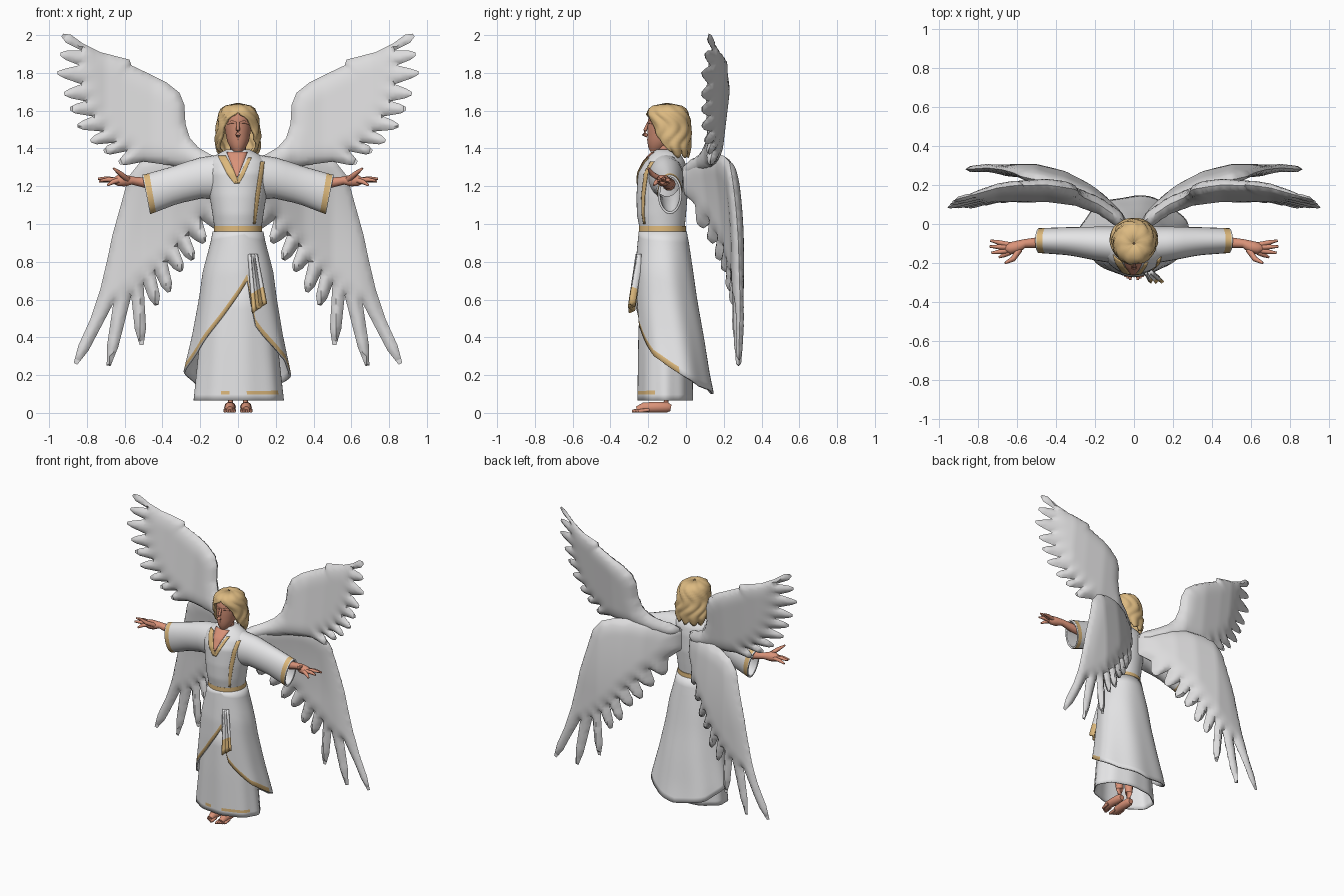
import bpy, bmesh, math
from mathutils import Vector
from mathutils.geometry import delaunay_2d_cdt

cube = bpy.data.objects.get("Cube")
if cube:
    bpy.data.objects.remove(cube, do_unlink=True)


def material(name, r, g, b):
    m = bpy.data.materials.new(name)
    m.use_nodes = True
    m.diffuse_color = (r, g, b, 1)
    node = next(n for n in m.node_tree.nodes if n.type == 'BSDF_PRINCIPLED')
    node.inputs["Base Color"].default_value = (r, g, b, 1)
    node.inputs["Roughness"].default_value = 0.8
    return m


WHITE = material("robe white", .78, .78, .79)
FEATHER = material("feather white", .72, .715, .72)
GOLD = material("gold trim", .72, .48, .2)
HAIR = material("blond hair", .72, .49, .22)
SKIN = material("skin", .70, .29, .19)
FACE = material("face skin", .57, .245, .16)


def interp(table, t):
    """Linear lookup in rows sorted by their first entry."""
    if t <= table[0][0]:
        return table[0][1:]
    for a, b in zip(table, table[1:]):
        if t <= b[0]:
            k = (t - a[0]) / (b[0] - a[0])
            return [p + (q - p) * k for p, q in zip(a[1:], b[1:])]
    return table[-1][1:]


def build(name, bm, mats, solid=0, lining=0, mirror=False):
    bmesh.ops.remove_doubles(bm, verts=bm.verts[:], dist=.0004)
    bmesh.ops.recalc_face_normals(bm, faces=bm.faces[:])
    for f in bm.faces:
        f.smooth = True
    for e in bm.edges:
        e.smooth = e.calc_face_angle(0) < 0.8
    me = bpy.data.meshes.new(name)
    bm.to_mesh(me)
    bm.free()
    for m in mats:
        me.materials.append(m)
    ob = bpy.data.objects.new(name, me)
    bpy.context.scene.collection.objects.link(ob)
    if solid:
        mod = ob.modifiers.new("Thickness", 'SOLIDIFY')
        mod.thickness, mod.offset = solid, 0
        mod.material_offset = mod.material_offset_rim = lining
    if mirror:
        ob.modifiers.new("Mirror", 'MIRROR').use_mirror_merge = False
    return ob


def sheet(name, rows, cols, point, mats, paint=None, wrap=True, caps=False, **kw):
    bm = bmesh.new()
    grid = [[bm.verts.new(point(r, c)) for c in range(cols)] for r in range(rows)]
    for r in range(rows - 1):
        for c in range(cols if wrap else cols - 1):
            d = (c + 1) % cols
            f = bm.faces.new((grid[r][c], grid[r][d], grid[r + 1][d], grid[r + 1][c]))
            f.material_index = int(paint(r, c)) if paint else 0
    if caps:
        bm.faces.new(grid[0])
        bm.faces.new(grid[-1])
    return build(name, bm, mats, **kw)


def ring(table, z, phi, bulge=1):
    """Point on a stack of ellipses; phi is measured from the front."""
    rx, ry, cy = interp(table, z)[:3]
    return Vector((rx * bulge * math.sin(phi), cy - ry * bulge * math.cos(phi), z))


def stack(name, table, mats, rows=14, cols=64, **kw):
    lo, hi = table[0][0], table[-1][0]
    return sheet(name, rows, cols, lambda r, c: ring(
        table, lo + (hi - lo) * r / (rows - 1), math.tau * c / cols), mats, caps=True, **kw)


def tube(name, path, mat, sides=10, **kw):
    pts = [Vector(p[:3]) for p in path]

    def point(r, c):
        d = pts[min(r + 1, len(pts) - 1)] - pts[max(r - 1, 0)]
        a = math.tau * c / sides
        off = Vector((math.cos(a), math.sin(a), 0)) * path[r][3]
        return pts[r] + d.to_track_quat('Z', 'Y') @ off
    return sheet(name, len(path), sides, point, [mat], caps=True, **kw)


# Wings: feathered outline filled with a fine net, bent and inflated
def wing(name, leading, feathers, root, depth, half_width, thick):
    line = [Vector(p) for p in leading]
    marks = [line[-1]] + [Vector(p) for p in feathers]
    for a, tip, b in zip(marks[::2], marks[1::2], marks[2::2]):
        d = tip - (a + b) / 2
        n = Vector((-d.y, d.x)).normalized() * half_width
        line += [tip - d * .3 + n, tip + n * .35, tip - n * .35, tip - d * .3 - n, b]
    line += [Vector(p) for p in root]
    sides = list(zip(line, line[1:] + line[:1]))

    def edge_distance(p):
        best = 9
        for a, b in sides:
            s = b - a
            k = max(0, min(1, (p - a).dot(s) / max(s.length_squared, 1e-9)))
            best = min(best, (p - a - s * k).length)
        return best
    rim = []
    for a, b in sides:
        steps = max(1, math.ceil((b - a).length / .025))
        rim += [a.lerp(b, i / steps) for i in range(steps)]
    net = [Vector((i * .02, j * .02)) for i in range(50) for j in range(102)]
    net = [p for p in net if edge_distance(p) > .007]
    loop = [(i, (i + 1) % len(rim)) for i in range(len(rim))]
    points, _, tris = delaunay_2d_cdt(rim + net, loop, [], 1, 1e-5)[:3]
    bm = bmesh.new()
    puff = [(1.2 - .8 * p.x) * math.sqrt(1 - (1 - min(1, edge_distance(p) / .1)) ** 2)
            for p in points]
    for side in (-thick, thick):
        verts = [bm.verts.new((p.x, depth(p.x, p.y) + side * u, p.y))
                 for p, u in zip(points, puff)]
        for t in tris:
            bm.faces.new([verts[i] for i in t])
    for v in [v for v in bm.verts if not v.link_faces]:
        bm.verts.remove(v)
    return build(name, bm, [FEATHER], mirror=True)


UPPER_Y = [(.03, 0), (.1, .04), (.18, .1), (.3, .155), (.45, .172), (.7, .16), (.96, .1)]
UPPER_MID = [(.1, 1.3), (.3, 1.5), (.6, 1.6), (.95, 1.93)]
LOWER_Y = [(.03, .01), (.12, .09), (.22, .165), (.35, .23), (.5, .27), (.65, .275),
           (.75, .287), (.86, .28)]

wing("upper_wings",
     [(.03, 1.3), (.08, 1.34), (.15, 1.37), (.21, 1.405), (.255, 1.455), (.278, 1.53),
      (.284, 1.63), (.31, 1.695), (.38, 1.75), (.47, 1.795), (.565, 1.84), (.575, 1.87),
      (.73, 1.91), (.82, 1.955)],
     [(.93, 2), (.83, 1.92), (.94, 1.9), (.84, 1.84), (.955, 1.8), (.83, 1.74), (.92, 1.69),
      (.81, 1.65), (.89, 1.61), (.77, 1.57), (.85, 1.52), (.72, 1.49), (.78, 1.44),
      (.66, 1.43), (.71, 1.385), (.59, 1.385), (.63, 1.325), (.5, 1.33)],
     [(.35, 1.31), (.2, 1.28), (.08, 1.24)],
     lambda x, z: interp(UPPER_Y, x)[0] + .12 * (z - interp(UPPER_MID, x)[0]), .025, .05)
wing("lower_wings",
     [(.03, 1.3), (.15, 1.35), (.3, 1.37), (.42, 1.36), (.52, 1.325), (.58, 1.25),
      (.612, 1.13), (.665, .94), (.69, .82), (.73, .65), (.78, .5)],
     [(.86, .26), (.66, .58), (.685, .25), (.565, .62), (.51, .36), (.5, .68), (.43, .57),
      (.44, .74), (.365, .64), (.375, .8), (.3, .75), (.32, .88), (.24, .81), (.26, .94),
      (.18, .9), (.19, 1.02), (.12, .98), (.1, 1.1)],
     [(.03, 1.16)],
     lambda x, z: interp(LOWER_Y, x)[0] - .18 * max(0, z - .85) ** 2, .03, .046)

# Torso, belt and chest trim
TORSO = [(.95, .12, .115, -.125), (1.05, .135, .13, -.13), (1.15, .15, .135, -.127),
         (1.27, .16, .13, -.125), (1.33, .155, .11, -.115), (1.37, .11, .08, -.11),
         (1.395, .06, .05, -.11)]
stack("robe_torso", TORSO, [WHITE], rows=30)
stack("belt", [(.94, .129, .126, -.124), (.99, .127, .124, -.125)], [GOLD], rows=2)


def chest_ribbon(name, table, mat):
    lo, hi = table[0][0], table[-1][0]

    def point(r, c):
        z = lo + (hi - lo) * r / 15
        x, w = interp(table, z)
        x += w * (c / 2 - 1)
        rx, ry, cy = interp(TORSO, z)
        return x, cy - ry * math.sqrt(max(.03, 1 - (x / rx) ** 2)) - .002, z
    sheet(name, 16, 5, point, [mat], wrap=False, solid=.006)


chest_ribbon("neck_opening", [(1.25, -.005, .004), (1.38, -.005, .055)], SKIN)
chest_ribbon("right_collar_trim", [(1.215, -.01, .01), (1.26, -.032, .023), (1.36, -.085, .021)],
             GOLD)
chest_ribbon("left_collar_trim", [(1.215, -.005, .012), (1.26, .02, .012), (1.35, .062, .009)],
             GOLD)
chest_ribbon("chest_sash_trim", [(1, .086, .005), (1.15, .103, .01), (1.33, .13, .01)], GOLD)

# Underskirt with broken gold hem
SKIRT = [(.065, .235, .142, -.11), (.4, .2, .138, -.11), (.75, .15, .12, -.115)]
SKIRT_Z = [.065, .097, .117, .2, .3, .4, .55, .75]


def skirt_point(r, c):
    phi, z = math.tau * c / 64, SKIRT_Z[r]
    return ring(SKIRT, z, phi, 1 + .02 * (1 - z) * math.sin(9 * phi))


def skirt_trim(r, c):
    p = skirt_point(r, c)
    return not (r == 1 and p.y < -.11 and (-.11 < p.x < -.05 or .04 < p.x < .21))


sheet("underskirt", len(SKIRT_Z), 64, skirt_point, [GOLD, WHITE], skirt_trim,
      solid=.008, lining=1)

# Overskirt, open and rising at the front
DRAPE = [(.1, .29, .195, -.055), (.2, .28, .185, -.065), (.4, .235, .175, -.085),
         (.6, .2, .16, -.105), (.75, .18, .148, -.115), (.9, .14, .13, -.12),
         (1, .12, .115, -.125)]
HEM = [(-180, .1), (-135, .14), (-108, .19), (-85, .24), (-60, .32), (-30, .47), (0, .62),
       (15, .7), (25, .46), (35, .41), (60, .3), (85, .24), (108, .19), (135, .14), (180, .1)]


def drape_point(r, c):
    deg = c * 5 - 180
    hem = interp(HEM, deg)[0]
    z = hem if r == 14 else .96 + (hem + .035 - .96) * r / 13
    phi = math.radians(deg)
    return ring(DRAPE, z, phi, 1 + .035 * (1 - z) * math.sin(7 * phi + 2 * z))


sheet("overskirt", 15, 72, drape_point, [GOLD, WHITE],
      lambda r, c: r < 13 or abs(c * 5 - 180) > 95, solid=.012, lining=1)


# Hanging sash end
def sash_point(r, c):
    k = r / 9
    return (.078 + .036 * k + (c / 2 - 1) * (.018 + .016 * k),
            -.258 - .042 * k + (c % 2) * .022, .84 - .31 * k + .012 * c * k)


sheet("hanging_sash", 10, 5, sash_point, [WHITE, GOLD], lambda r, c: r > 5,
      wrap=False, solid=.018)

# Wide sleeves with gold cuffs
SLEEVE = [(.08, 1.25, .115, -.11, .09), (.2, 1.243, .102, -.1, .08),
          (.33, 1.207, .093, -.088, .066), (.48, 1.157, .098, -.085, .058)]
SLEEVE_X = [.08, .12, .16, .2, .25, .3, .35, .4, .452, .481, .486]


def sleeve_point(r, c):
    x = SLEEVE_X[r]
    zc, rz, yc, ry = interp(SLEEVE, x)
    a = math.tau * c / 24
    return x + .02 * math.sin(a) * (r / 10), yc + ry * math.cos(a), zc + rz * math.sin(a)


sheet("sleeves", 11, 24, sleeve_point, [GOLD, WHITE], lambda r, c: r != 8,
      solid=.012, lining=1, mirror=True)

# Arms and open hands
tube("arms", [(.36, -.09, 1.21, .035), (.47, -.095, 1.215, .03), (.56, -.1, 1.23, .022),
              (.6, -.118, 1.23, .032), (.635, -.125, 1.23, .031), (.66, -.125, 1.228, .016)],
     SKIN, mirror=True)
for name, y, tip in (("ring", -.107, (.735, -.085, 1.225)), ("middle", -.12, (.74, -.115, 1.24)),
                     ("index", -.135, (.73, -.148, 1.23)), ("little", -.145, (.69, -.17, 1.205))):
    base = Vector((.635, y, 1.23))
    mid = base.lerp(Vector(tip), .55) + Vector((0, 0, .005))
    tube(name + "_fingers", [(*base, .014), (*mid, .012), (*tip, .006)], SKIN, 8, mirror=True)
tube("thumbs", [(.585, -.13, 1.235, .016), (.62, -.18, 1.265, .014), (.66, -.2, 1.295, .006)],
     SKIN, 8, mirror=True)

# Legs and bare feet
tube("legs", [(.04, -.105, .02, .024), (.04, -.105, .1, .025), (.05, -.11, .3, .042),
              (.055, -.11, .55, .05)], SKIN, mirror=True)
tube("feet", [(.04, -.08, .026, .018), (.04, -.1, .03, .029), (.043, -.16, .03, .03),
              (.043, -.225, .028, .028), (.043, -.26, .018, .017)], SKIN, mirror=True)
for i in range(5):
    x, y = .02 + .012 * i, -.286 + .008 * i
    tube("toes_%d" % (i + 1), [(x, y + .06, .016, .009), (x, y + .015, .011, .01),
                               (x, y, .009, .006)], SKIN, 8, mirror=True)

# Head
tube("neck", [(0, -.105, 1.33, .05), (0, -.115, 1.38, .043), (0, -.125, 1.45, .042)], SKIN, 16)
stack("head", [(1.385, .025, .03, -.16), (1.405, .042, .05, -.15), (1.44, .058, .07, -.135),
               (1.5, .069, .085, -.12), (1.56, .07, .085, -.115), (1.6, .055, .07, -.11),
               (1.615, .02, .03, -.11)], [FACE])
tube("nose", [(0, -.197, 1.54, .008), (0, -.217, 1.495, .01), (0, -.222, 1.475, .014),
              (0, -.205, 1.465, .008)], FACE)
tube("brows", [(.008, -.197, 1.535, .007), (.03, -.191, 1.54, .008), (.055, -.166, 1.53, .006)],
     FACE, mirror=True)
tube("lips", [(-.024, -.19, 1.445, .003), (0, -.199, 1.446, .008), (.024, -.19, 1.445, .003)],
     FACE)

# Wavy hair parted around the face
LOCKS = [(1.365, .085, .06, -.055, 80), (1.4, .108, .08, -.065, 65), (1.46, .112, .1, -.08, 50),
         (1.52, .105, .105, -.09, 42), (1.56, .1, .107, -.095, 28), (1.585, .093, .102, -.098, 0),
         (1.605, .082, .092, -.1, 0), (1.625, .055, .062, -.1, 0), (1.632, .004, .004, -.1, 0)]


def hair_point(r, c):
    z = 1.365 + .267 * r / 20
    gap = math.radians(interp(LOCKS, z)[3])
    phi = gap + (math.tau - 2 * gap) * c / 48
    p = ring(LOCKS, z, phi, 1 + .045 * math.cos(9 * phi + 4 * math.sin(28 * z)))
    p.z += .012 * math.cos(9 * phi) * max(0, 1 - r / 4)
    return p


sheet("hair", 21, 49, hair_point, [HAIR], wrap=False, solid=.018)
